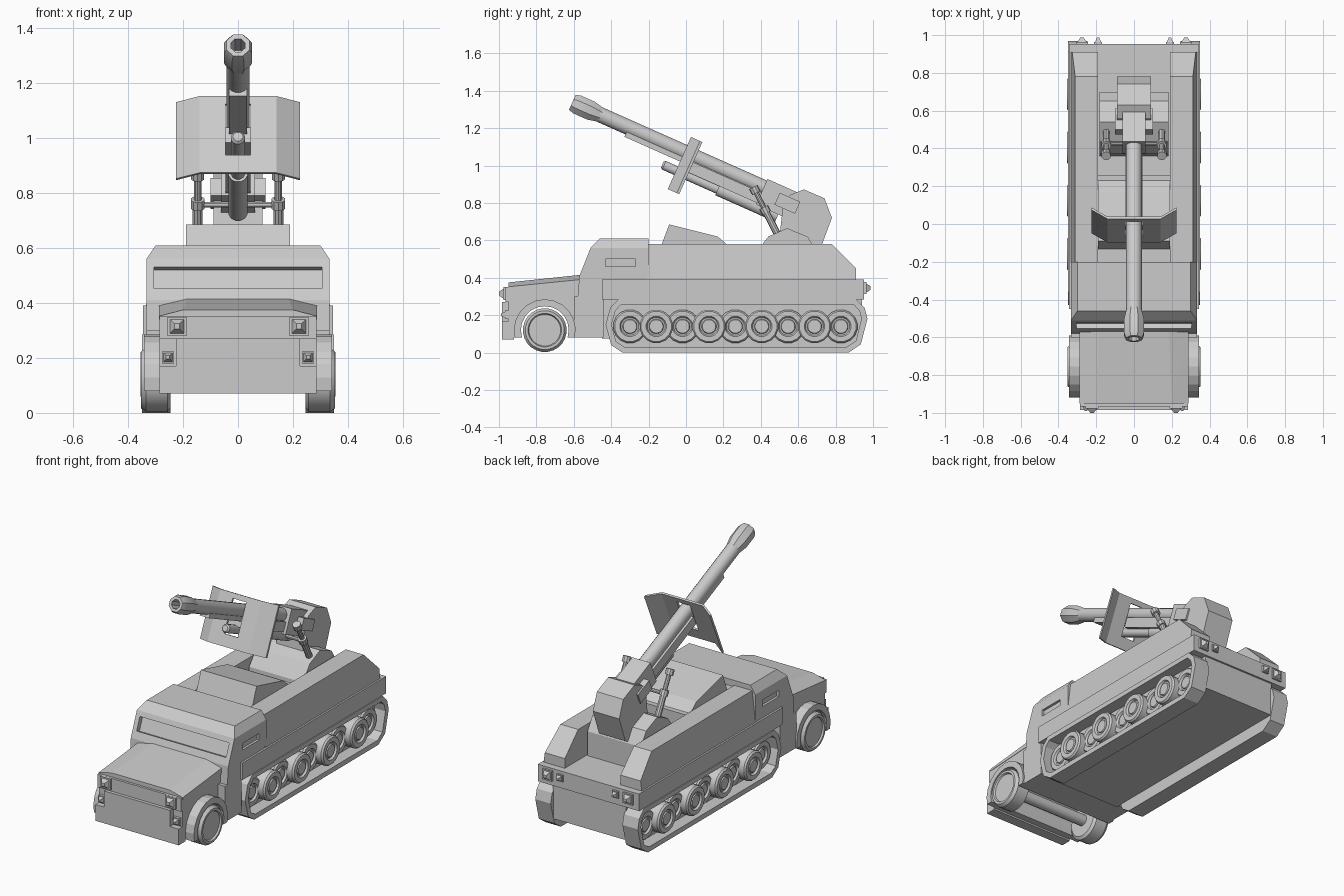
import bpy, bmesh, math
from mathutils import Vector, Matrix

cube = bpy.data.objects.get("Cube")
if cube:
    bpy.data.objects.remove(cube, do_unlink=True)

paint = bpy.data.materials.new("plain grey")
paint.use_nodes = True
paint.diffuse_color = (0.6, 0.6, 0.6, 1)
paint.node_tree.nodes["Principled BSDF"].inputs["Base Color"].default_value = (0.6, 0.6, 0.6, 1)


def finish(name, bm, mirror=False, smooth=False):
    bmesh.ops.recalc_face_normals(bm, faces=bm.faces)
    mesh = bpy.data.meshes.new(name)
    bm.to_mesh(mesh)
    bm.free()
    mesh.materials.append(paint)
    ob = bpy.data.objects.new(name, mesh)
    bpy.context.collection.objects.link(ob)
    if mirror:
        ob.modifiers.new("mirror", 'MIRROR')
    if smooth:
        bpy.ops.object.select_all(action='DESELECT')
        ob.select_set(True)
        bpy.context.view_layer.objects.active = ob
        bpy.ops.object.shade_smooth_by_angle(angle=math.radians(32))
    return ob


def prism(name, pts, x0, x1, mirror=False, inset=0, push=0):
    """Side profile (y, z) extruded from x0 to x1, with an optional sunk outer face."""
    bm = bmesh.new()
    face = bm.faces.new([bm.verts.new((x0, y, z)) for y, z in pts])
    top = bmesh.ops.extrude_face_region(bm, geom=[face])["geom"]
    bmesh.ops.translate(bm, vec=(x1 - x0, 0, 0), verts=[v for v in top if isinstance(v, bmesh.types.BMVert)])
    bm.normal_update()
    if inset:
        outer = [f for f in top if isinstance(f, bmesh.types.BMFace)]
        bmesh.ops.recalc_face_normals(bm, faces=bm.faces)
        bmesh.ops.inset_individual(bm, faces=outer, thickness=inset)
        inner = bmesh.ops.extrude_discrete_faces(bm, faces=outer)["faces"]
        bmesh.ops.translate(bm, vec=(-push, 0, 0), verts=inner[0].verts)
    return finish(name, bm, mirror)


def hull(name, pts, mirror=False):
    """Convex block; every point is given at +x and -x unless the block is mirrored."""
    bm = bmesh.new()
    for x, y, z in pts:
        bm.verts.new((x, y, z))
        if not mirror:
            bm.verts.new((-x, y, z))
    bmesh.ops.convex_hull(bm, input=bm.verts)
    bmesh.ops.dissolve_limit(bm, angle_limit=0.01, verts=bm.verts, edges=bm.edges)
    return finish(name, bm, mirror)


def box(name, x, y, z, mirror=False, matrix=None):
    bm = bmesh.new()
    bmesh.ops.create_cube(bm, size=1)
    for v in bm.verts:
        v.co = Vector([(a + b) / 2 + c * (b - a) for (a, b), c in zip((x, y, z), v.co)])
    if matrix:
        bm.transform(matrix)
    return finish(name, bm, mirror)


def lathe(name, start, axis, profile, seg=16, mirror=False):
    """Turn a (distance, radius) profile about an axis."""
    bm = bmesh.new()
    turn = Vector(axis).to_track_quat('Z', 'Y')
    rings = []
    for d, r in profile:
        angles = [2 * math.pi * (i + 0.5) / seg for i in range(seg)]
        rings.append([bm.verts.new(Vector(start) + turn @ Vector((r * math.cos(a), r * math.sin(a), d)))
                      for a in angles])
    for a, b in zip(rings, rings[1:]):
        for i in range(seg):
            j = (i + 1) % seg
            bm.faces.new((a[i], a[j], b[j], b[i]))
    bm.faces.new(rings[0])
    bm.faces.new(rings[-1])
    return finish(name, bm, mirror, True)


def cut(ob, cutter):
    cutter.hide_render = True
    cutter.hide_set(True)
    mod = ob.modifiers.new("recess", 'BOOLEAN')
    mod.operation, mod.solver, mod.object = 'DIFFERENCE', 'EXACT', cutter


# Cab with sunk windscreen and side slots
cab = hull("cab", [(.333, -.58, .29), (.333, -.57, .41), (.333, -.51, .56), (.3, -.46, .61),
                   (.3, -.2, .61), (.333, -.2, .56), (.333, -.2, .29)])
cut(cab, box("windscreen_cutter", (-.305, .305), (-.03, .03), (-.042, .042),
             matrix=Matrix.Translation((0, -.538, .492)) @ Matrix.Rotation(-.38, 4, 'X')))
cut(cab, box("side_slot_cutter", (.318, .36), (-.43, -.27), (.46, .5), True))
box("cab_lower", (-.333, .333), (-.6, -.44), (.08, .3))

# Bonnet, open through the wheel arch
WY, WZ = -.755, .12


def arc(r, a0, a1, n=12):
    steps = [math.radians(a0 + (a1 - a0) * i / n) for i in range(n + 1)]
    return [(WY + r * math.cos(a), WZ + r * math.sin(a)) for a in steps]


arch = arc(.128, 198, -18)
prism("bonnet_sides", [(-.95, .35), (-.95, .08)] + arch + [(-.58, .08), (-.57, .39)], -.285, .285)
prism("fender", arch + arc(.165, -14, 194), .27, .343, True)
hull("bonnet_top", [(.288, -.95, .34), (.288, -.95, .352), (.2, -.95, .375),
                    (.288, -.57, .36), (.288, -.57, .39), (.185, -.57, .415)])
box("bumper", (-.285, .285), (-.985, -.92), (.07, .17))
box("grille_panel", (-.225, .225), (-.985, -.94), (.165, .27))
box("grille_upper", (-.285, .285), (-.965, -.94), (.27, .35))

# Hull, side ledges, bed walls and deck
box("lower_hull", (-.25, .25), (-.45, .94), (.075, .3))
box("side_ledge", (-.345, .345), (-.45, .952), (.285, .39))
wall = [(y, z) for y, z in ((-.21, .385), (-.21, .58), (.78, .58), (.91, .45), (.91, .385))]
hull("bed_wall", [(.19, y, z) for y, z in wall]
     + [(.335 - (z - .385) * .12, y, z) for y, z in wall], True)
box("front_deck", (-.2, .2), (-.21, .26), (.38, .57))
prism("roof_hatch", [(-.135, .565), (-.09, .685), (.17, .62), (.235, .565)], -.19, .19)

# Tracks with sunk sides and interleaved road wheels
track = [(-.43, .15), (-.405, .24), (-.36, .285), (.91, .285), (.955, .24), (.97, .18),
         (.935, .045), (.87, 0), (-.34, 0), (-.4, .04)]
prism("track", track, .245, .35, True, .032, .075)
for i in range(9):
    out = .045 if i % 2 else 0
    lathe("road_wheel", (.27, -.3 + i * .141, .14), (1, 0, 0),
          [(0, .09), (.03 + out, .09), (.04 + out, .082), (.04 + out, .055),
           (.028 + out, .048), (.028 + out, .04), (.036 + out, .036)], 16, True)

# Front wheels and axle
lathe("front_wheel", (.245, WY, WZ), (1, 0, 0),
      [(0, .1), (.012, .117), (.09, .117), (.108, .104), (.108, .09), (.098, .085)], 24, True)
lathe("front_axle", (-.25, WY, WZ), (1, 0, 0), [(0, .035), (.5, .035)], 12)


# Lamps: square bezel with a blunt pyramid lens
def lamp(name, x, y, z, size, side):
    lathe(name, (x, y, z), (0, side, 0),
          [(-.02, size * .7), (.012, size * .7), (.012, size * .52), (.035, size * .2)], 4, True)


lamp("headlamp", .222, -.965, .315, .07, -1)
lamp("marker_lamp", .255, -.955, .202, .045, -1)
lamp("tail_lamp", .275, .952, .345, .065, 1)
lamp("rear_marker_lamp", .19, .952, .35, .042, 1)

# Gun pedestal, breech and trunnion
prism("gun_pedestal", [(.36, .38), (.37, .53), (.44, .62), (.54, .665), (.65, .62), (.7, .54), (.7, .38)],
      -.183, .183)
prism("breech_housing", [(.5, .62), (.52, .8), (.56, .845), (.63, .872), (.74, .825),
                         (.78, .72), (.72, .56), (.6, .5)], -.09, .09)

# Gun frame: local y runs from the muzzle to the breech, local z is up off the barrel
GUN = Matrix.Translation((0, -.608, 1.338)) @ Matrix.Rotation(-math.radians(24), 4, 'X')
BACK = GUN.to_3x3() @ Vector((0, 1, 0))


def gun_tube(name, v, profile, seg=16):
    return lathe(name, GUN @ Vector((0, 0, v)), BACK, profile, seg)


gun_tube("muzzle_brake", 0, [(.1, .026), (0, .028), (0, .046), (.025, .056), (.11, .056), (.17, .042)], 8)
gun_tube("barrel", 0, [(.12, .042), (1.3, .042)])
gun_tube("recoil_cylinder", -.108, [(.575, .018), (.585, .026), (1.25, .026)], 12)
gun_tube("recoil_collar", -.108, [(.9, .036), (1.25, .036)], 12)
box("gun_cradle", (-.032, .032), (.33, 1.3), (-.055, -.02), matrix=GUN)
box("cradle_body", (-.046, .046), (.67, 1.3), (-.09, -.03), matrix=GUN)
box("breech_sleeve", (-.062, .062), (1.12, 1.35), (-.1, .05), matrix=GUN)
box("trunnion_plate", (-.1, .1), (1.21, 1.33), (-.06, .01), matrix=GUN)

# Shield: flat centre with a slot, wings bent back
shield_y, low, high = (.655, .668), -.216, .089
box("shield_panel", (.046, .14), shield_y, (low, high), True, GUN)
box("shield_top_bar", (-.046, .046), shield_y, (.058, high), matrix=GUN)
box("shield_bottom_bar", (-.046, .046), shield_y, (low, -.145), matrix=GUN)
wing = [GUN @ Vector((x, y, v)) for x, y in ((.14, .655), (.14, .668), (.225, .708), (.225, .722))
        for v in (low, high)]
hull("shield_wing", wing, True)

# Balancing struts with knobs and cross bar
foot, head = Vector((.147, .49, .63)), Vector((.147, .36, .885))
lathe("balance_strut", foot, head - foot,
      [(0, .019), (.13, .019), (.13, .026), (.165, .026), (.165, .014), (.25, .014),
       (.25, .025), (.286, .025)], 10, True)
lathe("strut_cross_bar", (-.147, .425, .757), (1, 0, 0), [(0, .011), (.294, .011)], 8)
